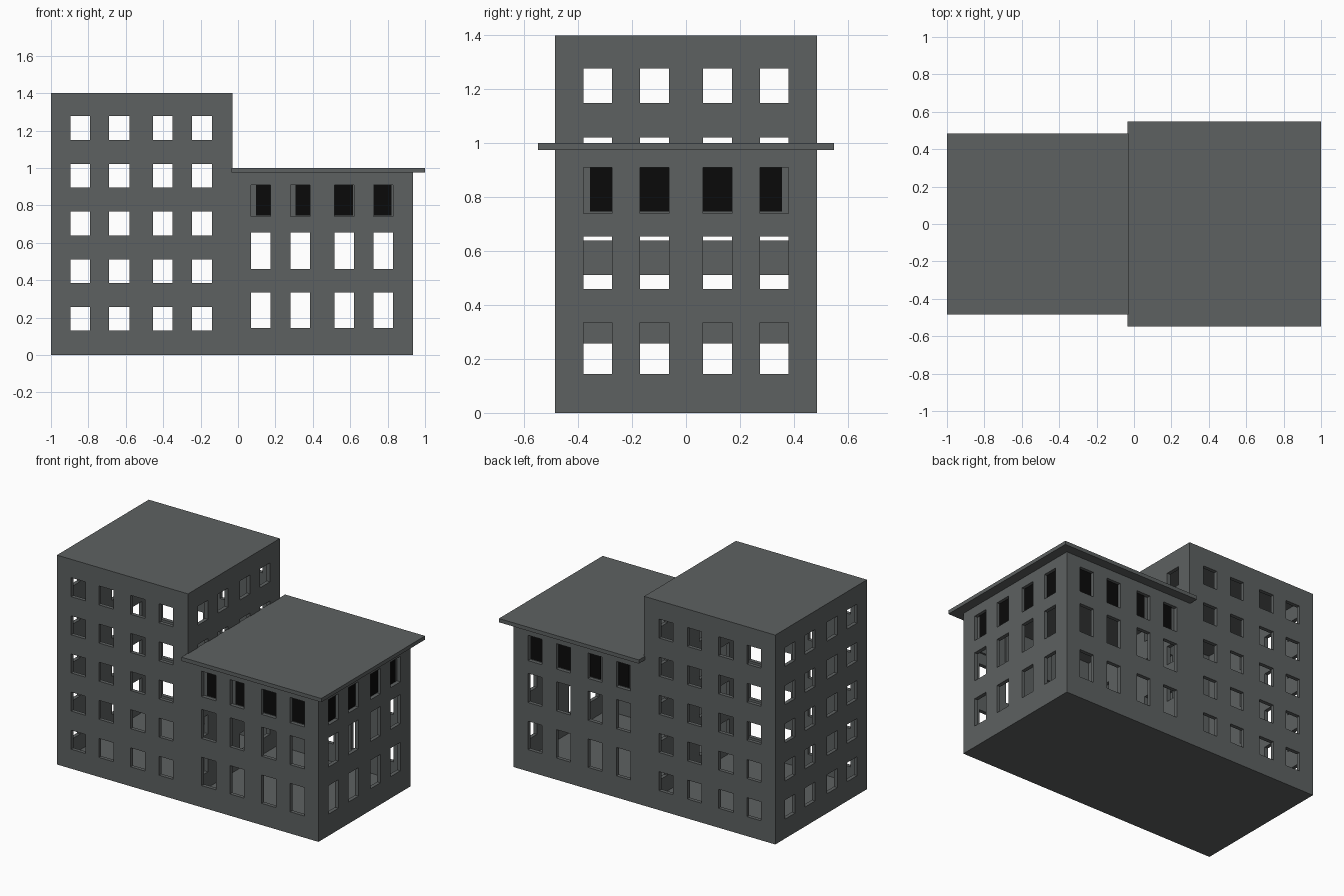
import bpy, bmesh, math
from mathutils import Vector

if "Cube" in bpy.data.objects:
    bpy.data.objects.remove(bpy.data.objects["Cube"])


def material(name, colour):
    mat = bpy.data.materials.new(name)
    mat.use_nodes = True
    mat.diffuse_color = (*colour, 1)
    bsdf = next(n for n in mat.node_tree.nodes if n.type == "BSDF_PRINCIPLED")
    bsdf.inputs["Base Color"].default_value = (*colour, 1)
    bsdf.inputs["Roughness"].default_value = 0.9
    return mat


GREY = material("concrete grey", (0.11, 0.12, 0.12))
BLACK = material("dark glass", (0.003, 0.003, 0.003))


def finish(name, bm, mat):
    mesh = bpy.data.meshes.new(name)
    bm.to_mesh(mesh)
    bm.free()
    mesh.materials.append(mat)
    obj = bpy.data.objects.new(name, mesh)
    bpy.context.collection.objects.link(obj)
    return obj


def box(name, low, high, mat):
    bm = bmesh.new()
    bmesh.ops.create_cube(bm, size=1)
    low, high = Vector(low), Vector(high)
    for v in bm.verts:
        v.co = (low + high) / 2 + v.co * (high - low)
    return finish(name, bm, mat)


def cuts(start, spans, end):
    return [start] + [p for span in spans for p in span] + [end]


def wall(bm, place, us, zs):
    """Grid of faces; every cell between two odd cuts is a window opening."""
    for i in range(len(us) - 1):
        for j in range(len(zs) - 1):
            if i % 2 and j % 2:
                continue
            corners = [(us[i], zs[j]), (us[i + 1], zs[j]),
                       (us[i + 1], zs[j + 1]), (us[i], zs[j + 1])]
            bm.faces.new([bm.verts.new(place(u, z)) for u, z in corners])


def cap(bm, z, mid):
    ring = [v for v in bm.verts if abs(v.co.z - z) < 1e-4]
    ring.sort(key=lambda v: math.atan2(v.co.y - mid.y, v.co.x - mid.x))
    bm.faces.new(ring)


def shell(name, x_cuts, y_cuts, z_cuts, x_sides, capped):
    """Hollow block with window openings on the front, back and given sides."""
    bm = bmesh.new()
    for y in (y_cuts[0], y_cuts[-1]):
        wall(bm, lambda u, z: (u, y, z), x_cuts, z_cuts)
    for x in x_sides:
        wall(bm, lambda u, z: (x, u, z), y_cuts, z_cuts)
    bmesh.ops.remove_doubles(bm, verts=bm.verts, dist=1e-4)
    mid = Vector(((x_cuts[0] + x_cuts[-1]) / 2, 0, z_cuts[-1] / 2))
    for z in capped:
        cap(bm, z, mid)
    bm.normal_update()
    for f in bm.faces:
        if f.normal.dot(f.calc_center_median() - mid) < 0:
            f.normal_flip()
    obj = finish(name, bm, GREY)
    mod = obj.modifiers.new("wall thickness", "SOLIDIFY")
    mod.thickness = WALL
    mod.offset = -1
    mod.use_even_offset = True


WALL = 0.025
DEPTH, JOIN, END = 0.485, -0.03, 0.935
TOWER_TOP, WING_TOP = 1.4, 0.975

side_windows = [(-0.38, -0.275), (-0.17, -0.063), (0.063, 0.17), (0.275, 0.38)]
tower_windows = [(-0.895, -0.79), (-0.69, -0.58), (-0.455, -0.35), (-0.245, -0.14)]
wing_windows = [(0.07, 0.175), (0.28, 0.385), (0.515, 0.62), (0.725, 0.83)]
tower_rows = [(0.13 + 0.255 * i, 0.257 + 0.255 * i) for i in range(5)]
wing_rows = [(0.145, 0.335), (0.46, 0.655), (0.74, 0.91)]
side_cuts = cuts(-DEPTH, side_windows, DEPTH)

# Tall tower and lower wing
shell("tower", cuts(-1, tower_windows, JOIN), side_cuts,
      cuts(0, tower_rows, TOWER_TOP), (-1, JOIN), (0, TOWER_TOP))
shell("wing", cuts(JOIN, wing_windows, END), side_cuts,
      cuts(0, wing_rows, WING_TOP), (END,), (0,))

# Overhanging wing roof
box("wing_roof", (JOIN - 0.005, -0.548, WING_TOP), (1, 0.548, 1), GREY)

# Glazed top row of the wing: grey backing with a dark pane in front
Z0, Z1 = wing_rows[-1]
PANE, BACK = 0.005, 0.012
long_insets = [(0.025, 0), (0.028, 0), (0, 0.004), (0.003, 0.01)]
side_insets = [(0.024, 0), (0, 0), (0, 0), (0, 0.024)]

for (a, b), (left, right) in zip(wing_windows, long_insets):
    for side, label in ((-1, "front"), (1, "back")):
        inner = side * (DEPTH - WALL)

        def plate(name, u0, u1, z0, z1, d0, d1, mat):
            ys = sorted((inner + side * d0, inner + side * d1))
            box(name, (u0, ys[0], z0), (u1, ys[1], z1), mat)

        plate(label + "_window_backing", a - 0.01, b + 0.01, Z0 - 0.01, Z1 + 0.01,
              -BACK, 0, GREY)
        plate(label + "_window_pane", a + left, b - right, Z0 + 0.006, Z1,
              0, PANE, BLACK)

for (a, b), (left, right) in zip(side_windows, side_insets):
    inner = END - WALL
    box("side_window_backing", (inner - BACK, a - 0.01, Z0 - 0.01),
        (inner, b + 0.01, Z1 + 0.01), GREY)
    box("side_window_pane", (inner, a + left, Z0 + 0.006),
        (inner + PANE, b - right, Z1), BLACK)
